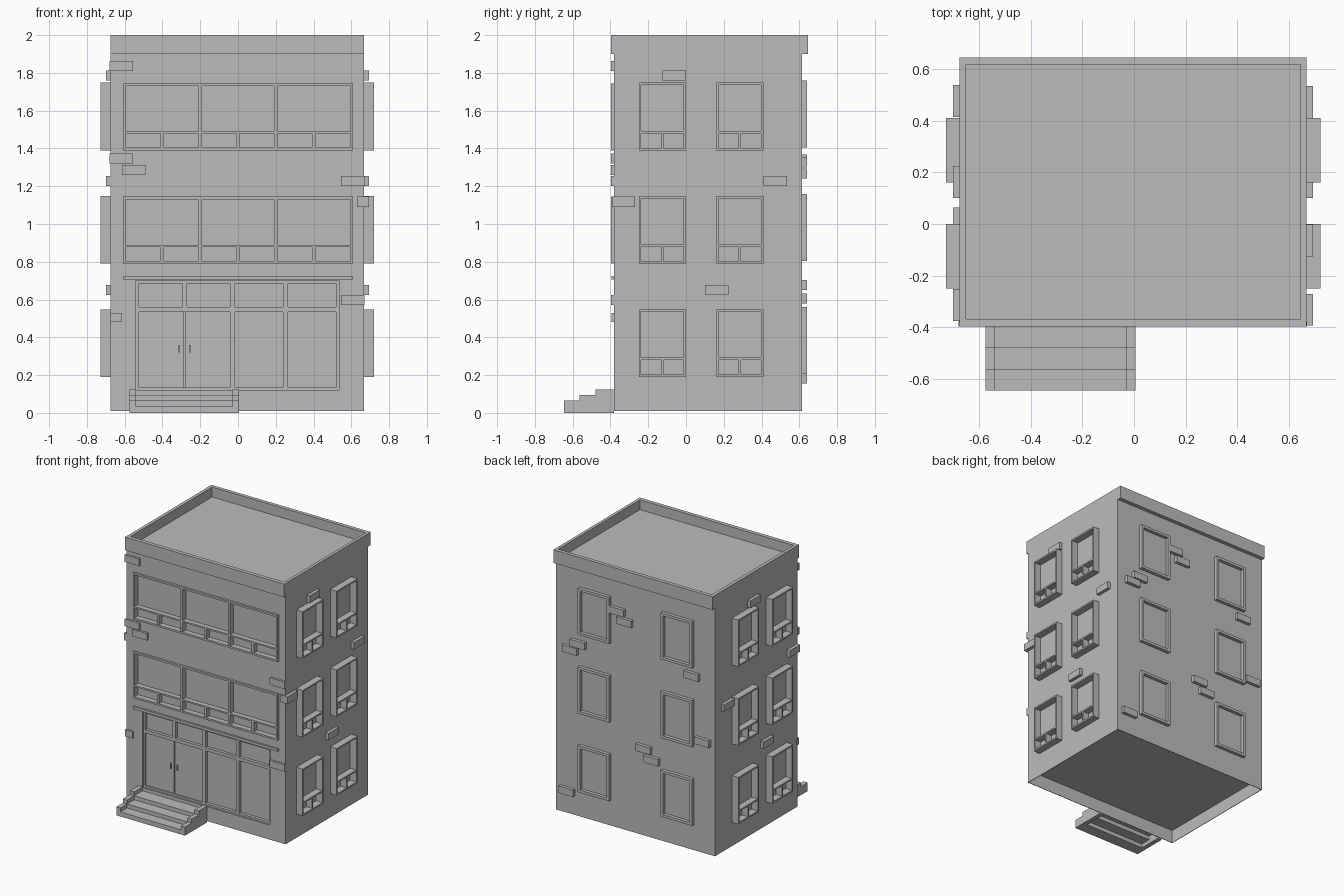
import bpy, bmesh
from mathutils import Vector

cube = bpy.data.objects.get("Cube")
if cube:
    bpy.data.objects.remove(cube, do_unlink=True)

GREY = (0.5, 0.5, 0.5, 1)
grey = bpy.data.materials.new("plain_grey")
grey.use_nodes = True
grey.diffuse_color = GREY
grey.node_tree.nodes["Principled BSDF"].inputs["Base Color"].default_value = GREY

# Wall planes of the building
LEFT, RIGHT, FRONT, BACK = 0.668, -0.675, -0.38, 0.615
ROWS = (0.19, 0.79, 1.39)


def on_wall(wall, u, z, out):
    """Map along-wall, height and outward distance to a point."""
    return Vector({"front": (u, FRONT - out, z), "back": (u, BACK + out, z),
                   "left": (LEFT + out, u, z), "right": (RIGHT - out, u, z)}[wall])


def boxes(name, spans):
    """One object made of boxes, each given by two opposite corners."""
    bm = bmesh.new()
    for a, b in spans:
        a, b = Vector(a), Vector(b)
        verts = bmesh.ops.create_cube(bm, size=1)["verts"]
        for v in verts:
            v.co = Vector((a[i] + b[i]) / 2 + v.co[i] * abs(b[i] - a[i]) for i in range(3))
    mesh = bpy.data.meshes.new(name)
    bm.to_mesh(mesh)
    bm.free()
    mesh.materials.append(grey)
    obj = bpy.data.objects.new(name, mesh)
    bpy.context.collection.objects.link(obj)
    return obj


def wall_box(wall, u0, u1, z0, z1, o0, o1):
    return on_wall(wall, u0, z0, o0), on_wall(wall, u1, z1, o1)


def frame(wall, u0, u1, z0, z1, o0, o1, t):
    """Four bars around an opening."""
    return [wall_box(wall, u0, u0 + t, z0, z1, o0, o1),
            wall_box(wall, u1 - t, u1, z0, z1, o0, o1),
            wall_box(wall, u0 + t, u1 - t, z0, z0 + t, o0, o1),
            wall_box(wall, u0 + t, u1 - t, z1 - t, z1, o0, o1)]


def cut(target, span):
    cutter = boxes("cutter", [span])
    cutter.hide_render = True
    mod = target.modifiers.new("cut", "BOOLEAN")
    mod.operation, mod.solver, mod.object = "DIFFERENCE", "EXACT", cutter
    bpy.context.view_layer.objects.active = target
    bpy.ops.object.modifier_apply(modifier=mod.name)
    bpy.data.objects.remove(cutter, do_unlink=True)


# Main walls, hollow underneath, with front recesses
walls = boxes("walls", [((RIGHT, FRONT, 0.01), (LEFT, BACK, 1.9))])
e = 0.004
cut(walls, ((RIGHT + e, FRONT + e, -0.1), (LEFT - e, BACK - e, 0.11)))
cut(walls, wall_box("front", -0.54, 0.535, 0.12, 0.7, -0.035, 0.1))
for z in ROWS[1:]:
    cut(walls, wall_box("front", -0.605, 0.605, z + 0.003, z + 0.352, -0.025, 0.1))

# Roof slab with a raised rim
roof = boxes("roof_parapet", [((RIGHT, -0.397, 1.9), (LEFT, 0.645, 2))])
cut(roof, ((-0.65, -0.367, 1.925), (0.645, 0.617, 2.1)))

# Wide front windows: three panes over six small ones
for i, z in enumerate(ROWS[1:]):
    bars = frame("front", -0.61, 0.61, z, z + 0.355, -0.025, 0.016, 0.014)
    bars.append(wall_box("front", -0.596, 0.596, z + 0.088, z + 0.1, -0.025, 0.013))
    for k in range(1, 6):
        u = (k - 3) * 0.2
        top = z + 0.341 if k % 2 == 0 else z + 0.088
        bars.append(wall_box("front", u - 0.009, u + 0.009, z + 0.014, top, -0.025, 0.013))
    boxes(f"front_window_band_{i + 1}", bars)

# Side windows: boxed frames with two small panes at the bottom
for wall in ("left", "right"):
    for u in (-0.25, 0.16):
        for i, z in enumerate(ROWS):
            bars = frame(wall, u, u + 0.25, z, z + 0.358, 0, 0.053, 0.012)
            bars.append(wall_box(wall, u + 0.012, u + 0.238, z + 0.09, z + 0.102, 0, 0.05))
            bars.append(wall_box(wall, u + 0.119, u + 0.131, z + 0.012, z + 0.09, 0, 0.05))
            boxes(f"{wall}_window_{i + 1}", bars)

# Back windows: plain frames
for u in (-0.5, 0.2):
    for i, z in enumerate(ROWS):
        boxes(f"back_window_{i + 1}",
              frame("back", u, u + 0.265, z + 0.015, z + 0.37, 0, 0.026, 0.02))

# Shopfront grid, double door and ledge
D, F = -0.035, -0.012
grid = frame("front", -0.54, 0.535, 0.12, 0.7, D, F, 0.015)
grid.append(wall_box("front", -0.525, 0.52, 0.535, 0.56, D, F))
for u in (-0.03, 0.252):
    grid.append(wall_box("front", u - 0.013, u + 0.013, 0.135, 0.685, D, F))
grid.append(wall_box("front", -0.295, -0.27, 0.56, 0.685, D, F))
boxes("shopfront_frame", grid)
boxes("double_door", [wall_box("front", a, b, 0.135, 0.535, D, -0.02)
                      for a, b in ((-0.525, -0.286), (-0.28, -0.043))])
boxes("door_handles", [wall_box("front", u, u + 0.008, 0.32, 0.36, -0.02, -0.008)
                       for u in (-0.315, -0.26)])
boxes("shopfront_ledge", [wall_box("front", -0.61, 0.61, 0.705, 0.725, 0, 0.014)])

# Entrance steps with stepped cheeks
steps = ((-0.645, 0.035), (-0.565, 0.065), (-0.48, 0.095))
boxes("entrance_treads", [((-0.54, y, z - 0.035), (-0.03, y + 0.09 if z < 0.09 else FRONT, z))
                          for y, z in steps])
for name, x in (("right", -0.575), ("left", -0.03)):
    boxes(f"{name}_step_cheek", [((x, y, z - 0.035 if z > 0.04 else 0), (x + 0.035, FRONT, z + 0.03))
                                 for y, z in steps])

# Loose raised bricks: start along wall, base height
BRICKS = {
    "front": ((-0.68, 1.81), (-0.68, 1.32), (-0.615, 1.26), (0.545, 1.2), (0.545, 0.57)),
    "left": ((-0.125, 1.76), (0.41, 1.2), (0.1, 0.625)),
    "right": ((0.1, 1.76), (-0.375, 1.2), (-0.06, 0.625), (0.415, 1.09)),
    "back": ((0.08, 1.64), (0.015, 1.575), (0.41, 1.3), (0.475, 1.24), (-0.55, 1.315),
             (-0.145, 0.65), (-0.21, 0.58), (-0.64, 0.835), (0.505, 0.155)),
}
for wall, places in BRICKS.items():
    out = 0.016 if wall == "front" else 0.025
    boxes(f"{wall}_bricks", [wall_box(wall, u, u + 0.124, z, z + 0.053, -0.002, out)
                             for u, z in places])
boxes("corner_bricks", [((0.63, -0.393, 1.09), (0.693, -0.27, 1.145)),
                        ((-0.678, -0.395, 0.48), (-0.615, -0.37, 0.53))])
